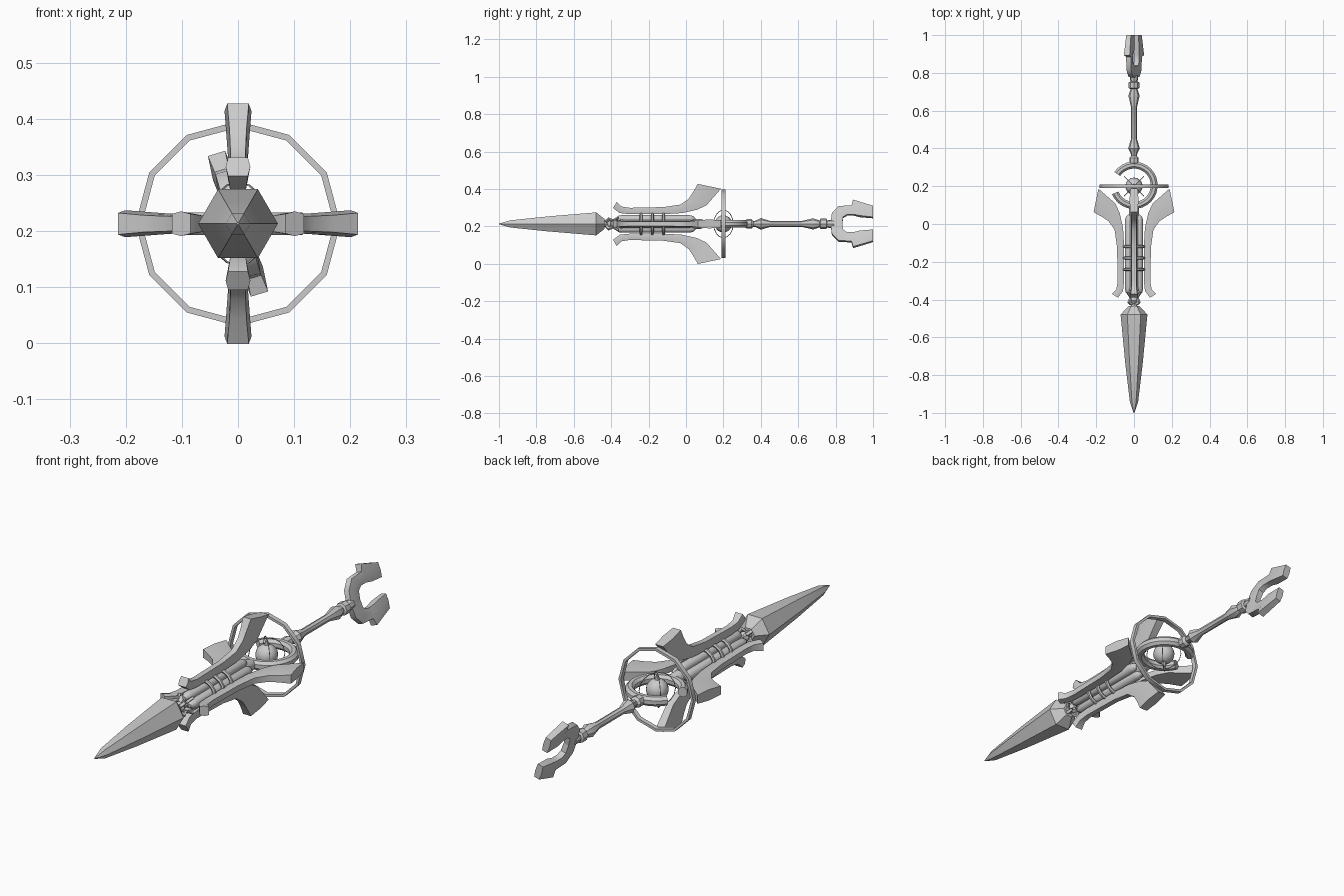
import bpy, bmesh
from math import sin, cos, pi, radians
from mathutils import Vector, Matrix

AXIS = 0.213  # height of the long axis

if "Cube" in bpy.data.objects:
    bpy.data.objects.remove(bpy.data.objects["Cube"])

steel = bpy.data.materials.new("grey_steel")
steel.use_nodes = True
steel.diffuse_color = (0.6, 0.6, 0.6, 1)
steel.node_tree.nodes["Principled BSDF"].inputs["Base Color"].default_value = (0.6, 0.6, 0.6, 1)


def finish(name, bm, angle=40):
    """Turn a bmesh into a shaded object on the weapon's axis."""
    bmesh.ops.recalc_face_normals(bm, faces=bm.faces)
    mesh = bpy.data.meshes.new(name)
    bm.to_mesh(mesh)
    bm.free()
    mesh.materials.append(steel)
    ob = bpy.data.objects.new(name, mesh)
    ob.location.z = AXIS
    bpy.context.collection.objects.link(ob)
    bpy.ops.object.select_all(action="DESELECT")
    ob.select_set(True)
    bpy.context.view_layer.objects.active = ob
    bpy.ops.object.shade_smooth_by_angle(angle=radians(angle))
    return ob


def skin(bm, rings, closed=False):
    """Join rings of points with quads, capping open ends."""
    loops = [[bm.verts.new(p) for p in ring] for ring in rings]
    n = len(loops[0])
    pairs = list(zip(loops, loops[1:]))
    if closed:
        pairs.append((loops[-1], loops[0]))
    else:
        bm.faces.new(loops[0])
        bm.faces.new(loops[-1])
    for a, b in pairs:
        for i in range(n):
            j = (i + 1) % n
            bm.faces.new((a[i], a[j], b[j], b[i]))


def lathe(name, profile, sides, centre=(0, 0), angle=40):
    """Revolve (y, radius) pairs about the long axis."""
    bm = bmesh.new()
    skin(bm, [[(centre[0] + r * cos(2 * pi * k / sides), y,
                centre[1] + r * sin(2 * pi * k / sides))
               for k in range(sides)] for y, r in profile])
    return finish(name, bm, angle)


def blade(name, sections, turn):
    """Loft (outer point, inner point, half width) sections in a radial plane."""
    bm = bmesh.new()
    out = Vector((cos(turn), 0, sin(turn)))
    side = Vector((-sin(turn), 0, cos(turn)))
    rings = []
    for o, i, w in sections:
        ring = []
        for t, s in ((0, -.8), (0, .8), (.5, 1), (1, .8), (1, -.8), (.5, -1)):
            y = o[0] + (i[0] - o[0]) * t
            h = o[1] + (i[1] - o[1]) * t
            ring.append(Vector((0, y, 0)) + out * h + side * w * s)
        rings.append(ring)
    skin(bm, rings)
    return finish(name, bm, 45)


def hoop(name, radius, tube, y, rot, steps=24, arc=(0, 360), flat=1, sides=8):
    """Ring, or part of one, drawn in the xy plane and then rotated."""
    bm = bmesh.new()
    full = arc[1] - arc[0] == 360
    rings = []
    for k in range(steps if full else steps + 1):
        a = radians(arc[0] + (arc[1] - arc[0]) * k / steps)
        rings.append([])
        for m in range(sides):
            b = 2 * pi * (m + .5) / sides
            r = radius + tube * cos(b)
            rings[-1].append((r * cos(a), r * sin(a), tube * flat * sin(b)))
    skin(bm, rings, full)
    bmesh.ops.transform(bm, matrix=Matrix.Translation((0, y, 0)) @ rot, verts=bm.verts)
    return finish(name, bm)


upright = Matrix.Rotation(pi / 2, 4, "X")
level = Matrix.Identity(4)

# Spear point
lathe("spear_point", [(-1, .002), (-.94, .022), (-.74, .046), (-.48, .071), (-.435, .03)], 6, angle=30)

# Neck with four curled prongs
lathe("neck", [(-.45, .022), (-.42, .014), (-.405, .024), (-.39, .012), (-.34, .02)], 8)
curl = [((-.43, .025), (-.425, .01), .007), ((-.415, .044), (-.41, .03), .008),
        ((-.39, .03), (-.4, .022), .006), ((-.365, .052), (-.36, .042), .006)]
for k in range(4):
    blade("neck_curl", curl, k * pi / 2 + pi / 4)

# Bundle of four rounded rods around a core
lathe("core_shaft", [(-.37, .012), (-.35, .034), (-.31, .028), (.08, .026), (.11, .015)], 12)
rod = [(-.375, .008), (-.36, .019), (-.345, .022), (0.02, .022), (.04, .016), (.05, .005)]
for k in range(4):
    a = k * pi / 2
    lathe("bundle_rod", rod, 10, (.026 * cos(a), .026 * sin(a)))

# Binding rings
for y in (-.24, -.18, -.12):
    hoop("binding_ring", .055, .008, y, upright, 16, sides=6)

# Four flared fins
fin = [((-.37, .118), (-.39, .085), .022), ((-.345, .093), (-.355, .058), .017),
       ((-.3, .086), (-.3, .052), .015), ((-.12, .09), (-.12, .052), .015),
       ((-.03, .103), (-.02, .058), .016), ((.015, .135), (.06, .076), .017),
       ((.038, .17), (.11, .1), .019), ((.063, .214), (.187, .188), .024)]
for k in range(4):
    blade("fin", fin, k * pi / 2)

# Open guard ring around the orb, and the large twelve-sided hoop
hoop("guard_ring", .107, .02, .205, level, 24, (-158, 146), 1.1)
hoop("large_hoop", .177, .008, .2, upright, 12, flat=1.8, sides=4)

# Orb with spikes and fine crossed rings
bm = bmesh.new()
bmesh.ops.create_uvsphere(bm, u_segments=16, v_segments=10, radius=.046)
for s in (1, -1):
    place = Matrix.Translation((0, 0, s * .055))
    if s < 0:
        place = place @ Matrix.Rotation(pi, 4, "X")
    bmesh.ops.create_cone(bm, cap_ends=True, segments=8, radius1=.014,
                          radius2=.001, depth=.035, matrix=place)
finish("orb", bm).location.y = .2
for a in (pi / 4, -pi / 4):
    hoop("orb_ring", .074, .002, .2, Matrix.Rotation(a, 4, "Z") @ upright, 16, sides=4)

# Handle with collars
lathe("handle", [(.31, .015), (.325, .025), (.35, .025), (.36, .015), (.375, .018),
                 (.4, .031), (.45, .016), (.62, .016), (.68, .03), (.715, .018),
                 (.72, .028), (.75, .028), (.755, .018), (.765, .022), (.79, .02)], 8, angle=30)

# Two-pronged tail fork, slightly twisted about the axis
prong = [((.773, -.002), (.835, -.002), .015), ((.78, .058), (.84, .036), .016),
         ((.815, .096), (.862, .05), .016), ((.885, .1), (.895, .05), .016),
         ((.893, .131), (.93, .042), .02), ((1, .098), (1, .035), .016)]
for a in (107, 287):
    blade("tail_prong", prong, radians(a))
